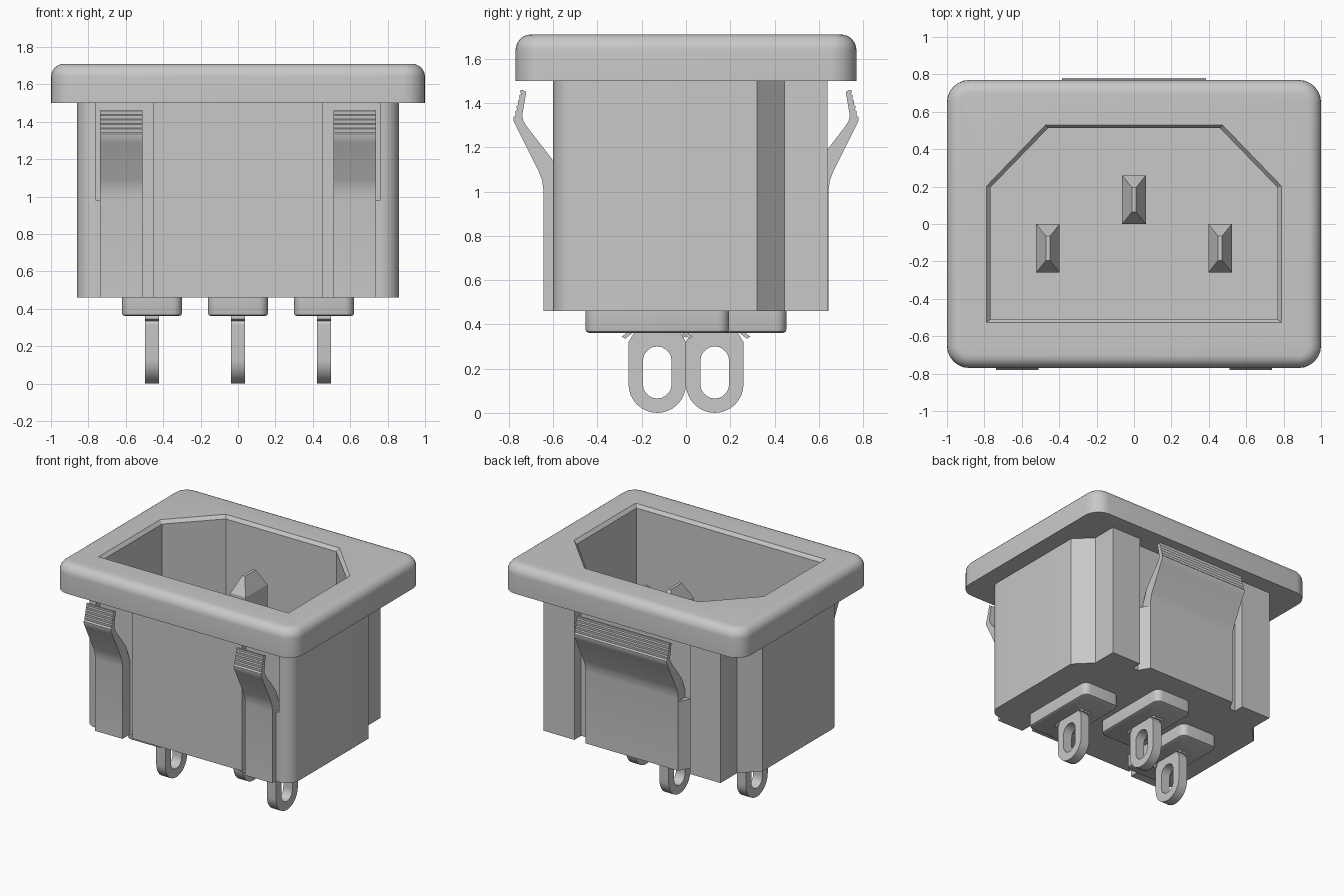
import bpy, bmesh, math

old = bpy.data.objects.get("Cube")
if old:
    bpy.data.objects.remove(old, do_unlink=True)

grey = bpy.data.materials.new("light_grey")
grey.use_nodes = True
colour = (0.58, 0.58, 0.58, 1)
grey.diffuse_color = colour
grey.node_tree.nodes["Principled BSDF"].inputs["Base Color"].default_value = colour


def activate(ob):
    bpy.ops.object.select_all(action='DESELECT')
    ob.select_set(True)
    bpy.context.view_layer.objects.active = ob


def loft(name, rings):
    """Closed solid through rings of equal point count."""
    bm = bmesh.new()
    loops = [[bm.verts.new(p) for p in ring] for ring in rings]
    n = len(loops[0])
    for a, b in zip(loops, loops[1:]):
        for i in range(n):
            j = (i + 1) % n
            bm.faces.new((a[i], a[j], b[j], b[i]))
    bm.faces.new(loops[0][::-1])
    bm.faces.new(loops[-1])
    bmesh.ops.recalc_face_normals(bm, faces=bm.faces)
    me = bpy.data.meshes.new(name)
    bm.to_mesh(me)
    bm.free()
    me.materials.append(grey)
    ob = bpy.data.objects.new(name, me)
    bpy.context.collection.objects.link(ob)
    return ob


def at_z(pts, z):
    return [(x, y, z) for x, y in pts]


def side_prism(name, pts, x0, x1):
    """Extrude a (y, z) profile along x."""
    return loft(name, [[(x, y, z) for y, z in pts] for x in (x0, x1)])


def arc(cx, cy, r, a0, a1, n):
    return [(cx + r * math.cos(math.radians(a0 + (a1 - a0) * i / n)),
             cy + r * math.sin(math.radians(a0 + (a1 - a0) * i / n))) for i in range(n + 1)]


def rounded_rect(hx, hy, r, cx=0, cy=0, n=6):
    pts = []
    for k, (sx, sy) in enumerate(((1, 1), (-1, 1), (-1, -1), (1, -1))):
        pts += arc(cx + sx * (hx - r), cy + sy * (hy - r), r, 90 * k, 90 * k + 90, n)
    return pts


def smooth(ob):
    activate(ob)
    bpy.ops.object.shade_smooth_by_angle(angle=math.radians(30))


def cut(ob, cutter):
    activate(ob)
    mod = ob.modifiers.new("cut", 'BOOLEAN')
    mod.operation = 'DIFFERENCE'
    mod.solver = 'EXACT'
    mod.object = cutter
    bpy.ops.object.modifier_apply(modifier=mod.name)


def mirrored(half):
    return half + [(-x, y) for x, y in reversed(half)]


# Flange with rounded corners and top edge
rings = [at_z(rounded_rect(1, .77, .12), 1.5)]
for i in range(7):
    a = math.radians(15 * i)
    d = .07 * (1 - math.cos(a))
    rings.append(at_z(rounded_rect(1 - d, .77 - d, .12 - d), 1.64 + .07 * math.sin(a)))
flange = loft("flange", rings)

# Housing with clip grooves and stepped rear corners
half = [(.455, -.6), (.455, -.555), (.76, -.555), (.76, -.6)]
half += arc(.765, -.505, .095, -90, 0, 6)
half += [(.86, .32), (.735, .445), (.735, .64), (.48, .64), (.48, .56)]
outline = mirrored(half)
body = loft("housing", [at_z(outline, .46), at_z(outline, 1.52)])

# Socket recess with a flared rim
recess = mirrored([(.768, -.51), (.768, .195), (.46, .512)])
flare = [(x * 1.055, y * 1.07) for x, y in recess]
cutter = loft("recess_cutter", [at_z(recess, .62), at_z(recess, 1.685), at_z(flare, 1.735)])
cut(flange, cutter)
cut(body, cutter)
bpy.data.objects.remove(cutter, do_unlink=True)
smooth(flange)
smooth(body)

# Spring clips with finely ridged tips
clip = [(.55, .46), (.643, .46), (.643, 1.0), (.65, 1.05), (.665, 1.09),
        (.765, 1.29), (.778, 1.315), (.78, 1.335)]
ridges = 5
for i in range(ridges):
    t = i / ridges
    y, z = .774 - .03 * t, 1.34 + .12 * t
    clip += [(y - .004, z + .004), (y - .002, z + .022)]
clip += [(.74, 1.46), (.722, 1.45), (.74, 1.345), (.735, 1.32), (.72, 1.295),
         (.6, 1.14), (.55, 1.0)]
front = [(-y, z) for y, z in clip]
smooth(side_prism("rear_clip", clip, -.385, .385))
smooth(side_prism("front_clip_left", front, .51, .737))
smooth(side_prism("front_clip_right", front, -.737, -.51))

# Sloped base of the rear clip
base = mirrored([(.435, .555), (.385, .64)])
loft("rear_clip_base", [at_z(base, .46), at_z(base, .98)])

# Filled gap below the slot beside each front clip
for s, label in ((1, "left"), (-1, "right")):
    gap = [(s * x, y) for x, y in ((.73, -.55), (.73, -.6), (.765, -.6), (.765, -.55))]
    loft("front_clip_fill_" + label, [at_z(gap, .46), at_z(gap, .98)])

# Contacts: pin, base pad and solder tab at each position; the middle pin is longer
for label, cx, cy, tip in (("right", -.46, -.13, 1.31), ("middle", 0, .13, 1.55),
                           ("left", .46, -.13, 1.31)):
    def rect(hx, hy, z):
        return [(cx + sx * hx, cy + sy * hy, z)
                for sx, sy in ((1, 1), (-1, 1), (-1, -1), (1, -1))]

    loft("pin_" + label, [rect(.063, .13, .55), rect(.063, .13, tip - .12),
                          rect(.011, .065, tip)])

    pad = [at_z(rounded_rect(.161 - d, .325 - d, .05 - d, cx, cy), z)
           for d, z in ((.015, .362), (.004, .367), (0, .38), (0, .48))]
    smooth(loft("pad_" + label, pad))

    outer = arc(cy, .13, .13, 180, 360, 16) + [(cy + .13, .32), (cy + .1, .37),
                                              (cy - .1, .37), (cy - .13, .32)]
    tab = side_prism("solder_tab_" + label, outer, cx - .038, cx + .038)
    slot = arc(cy, .235, .065, 0, 180, 10) + arc(cy, .13, .065, 180, 360, 10)
    hole = side_prism("slot_cutter", slot, cx - .1, cx + .1)
    cut(tab, hole)
    bpy.data.objects.remove(hole, do_unlink=True)
    smooth(tab)

    # Small barbs at the tab root
    for s in (1, -1):
        barb = [(cy + s * y, z) for y, z in ((.1, .37), (.125, .37), (.16, .345), (.145, .335))]
        side_prism("barb_%s_%s" % (label, "back" if s > 0 else "front"),
                   barb, cx - .038, cx + .038)
